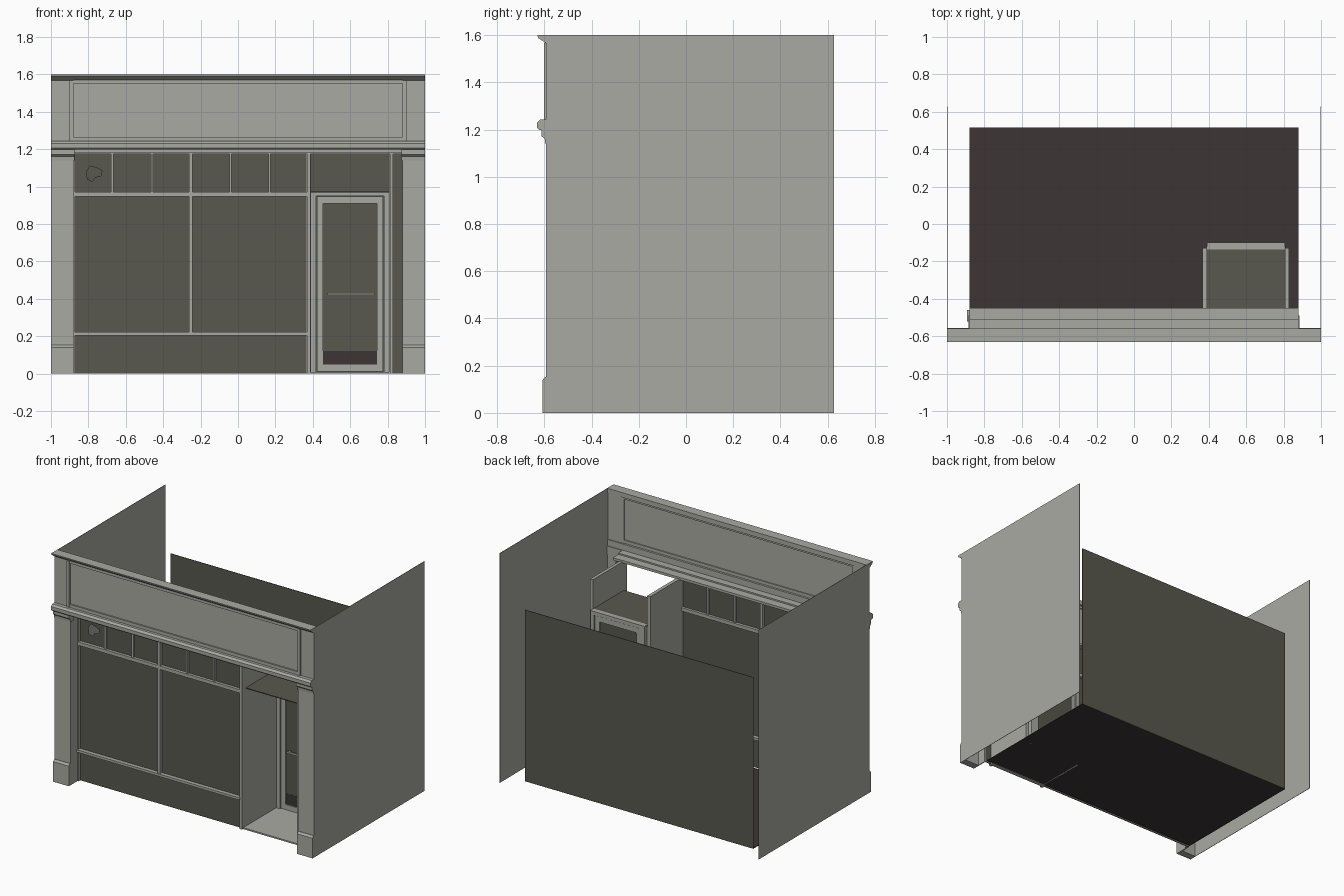
import bpy
import bmesh

cube = bpy.data.objects.get("Cube")
if cube:
    bpy.data.objects.remove(cube, do_unlink=True)


def material(name, rgb):
    mat = bpy.data.materials.new(name)
    mat.use_nodes = True
    colour = (*rgb, 1)
    mat.diffuse_color = colour
    mat.node_tree.nodes["Principled BSDF"].inputs["Base Color"].default_value = colour
    return mat


PAINT = material("pale_grey_paint", (0.40, 0.40, 0.365))
DARK = material("dark_olive_panel", (0.098, 0.098, 0.077))
BROWN = material("dark_brown_floor", (0.045, 0.036, 0.036))


def finish(name, bm, mat):
    bmesh.ops.recalc_face_normals(bm, faces=bm.faces[:])
    mesh = bpy.data.meshes.new(name)
    bm.to_mesh(mesh)
    bm.free()
    mesh.materials.append(mat)
    obj = bpy.data.objects.new(name, mesh)
    bpy.context.collection.objects.link(obj)
    return obj


def prism(name, profile, x0, x1, mat=PAINT):
    """Extrude a (y, z) outline along x."""
    bm = bmesh.new()
    face = bm.faces.new([bm.verts.new((x0, y, z)) for y, z in profile])
    out = bmesh.ops.extrude_face_region(bm, geom=[face])["geom"]
    moved = [v for v in out if isinstance(v, bmesh.types.BMVert)]
    bmesh.ops.translate(bm, verts=moved, vec=(x1 - x0, 0, 0))
    return finish(name, bm, mat)


def box(name, x, y, z, mat=PAINT):
    profile = [(y[0], z[0]), (y[1], z[0]), (y[1], z[1]), (y[0], z[1])]
    return prism(name, profile, x[0], x[1], mat)


def both_sides(name, make):
    """Make a part on the left (+x) and mirror it to the right."""
    for side, label in ((1, "left"), (-1, "right")):
        make(f"{label}_{name}", side)


def broken_pane(name, x, z, hole, y):
    """Glass sheet with a jagged hole."""
    bm = bmesh.new()
    outer = [(x[0], z[0]), (x[1], z[0]), (x[1], z[1]), (x[0], z[1])]
    for loop in (outer, hole):
        verts = [bm.verts.new((px, y, pz)) for px, pz in loop]
        for a, b in zip(verts, verts[1:] + verts[:1]):
            bm.edges.new((a, b))
    bmesh.ops.triangle_fill(bm, edges=bm.edges[:], use_beauty=True, normal=(0, -1, 0))
    finish(name, bm, DARK)


# Building shell
both_sides("side_wall", lambda n, s: box(n, (s * 0.997, s), (-0.567, 0.627), (0, 1.6)))
box("back_wall", (-0.88, 0.88), (0.512, 0.516), (0, 1.195), DARK)
box("shop_floor", (-0.88, 0.88), (-0.47, 0.514), (0, 0.005), BROWN)

# Pilasters with chamfered bases and stepped capitals
BASE = [(-0.555, 0), (-0.607, 0), (-0.607, 0.14), (-0.595, 0.153), (-0.555, 0.153)]
CAPITAL = [(-0.555, 1.14), (-0.596, 1.14), (-0.598, 1.16), (-0.612, 1.172),
           (-0.612, 1.2), (-0.555, 1.2)]
both_sides("pilaster", lambda n, s: box(n, (s * 0.885, s), (-0.592, -0.56), (0.15, 1.15)))
both_sides("pilaster_base", lambda n, s: prism(n, BASE, s * 0.88, s))
both_sides("pilaster_capital", lambda n, s: prism(n, CAPITAL, s * 0.875, s))
both_sides("pilaster_return", lambda n, s: box(n, (s * 0.88, s * 0.886), (-0.59, -0.49), (0, 1.18)))

# Sign fascia with raised frame
both_sides("fascia_end", lambda n, s: box(n, (s * 0.9, s), (-0.592, -0.567), (1.24, 1.575)))
both_sides("fascia_stile", lambda n, s: box(n, (s * 0.88, s * 0.9), (-0.602, -0.572), (1.24, 1.567)))
box("sign_panel", (-0.88, 0.88), (-0.588, -0.582), (1.24, 1.57))
box("fascia_bottom_rail", (-0.88, 0.88), (-0.598, -0.574), (1.24, 1.265))
box("fascia_top_rail", (-0.88, 0.88), (-0.598, -0.574), (1.55, 1.575))

# Cornice and ledge mouldings
prism("cornice", [(-0.56, 1.567), (-0.595, 1.567), (-0.607, 1.575), (-0.626, 1.588),
                  (-0.63, 1.6), (-0.56, 1.6)], -1, 1)
prism("ledge", [(-0.56, 1.198), (-0.622, 1.198), (-0.63, 1.206), (-0.63, 1.23),
                (-0.617, 1.243), (-0.56, 1.243)], -1, 1)
box("soffit", (-0.88, 0.88), (-0.567, -0.51), (1.182, 1.2))
box("window_head", (-0.88, 0.88), (-0.512, -0.45), (1.173, 1.19))

# Display window: stall riser, glass and frame bars
GLASS = (-0.492, -0.488)
BAR = (-0.512, -0.47)
box("stall_riser", (-0.88, 0.37), GLASS, (0, 0.21), DARK)
box("display_glass", (-0.88, 0.37), GLASS, (0.22, 0.95), DARK)
box("stall_sill", (-0.892, 0.375), (-0.52, -0.46), (0.205, 0.222))
box("transom_rail", (-0.88, 0.375), BAR, (0.948, 0.972))
box("window_mullion", (-0.262, -0.242), BAR, (0.215, 1.18))
box("window_jamb", (-0.88, -0.872), BAR, (0, 1.18))
box("side_panel", (0.825, 0.88), GLASS, (0, 1.18), DARK)

# Transom lights, two of them broken
HOLES = {
    0: [(-0.805, 1.04), (-0.81, 1.08), (-0.79, 1.11), (-0.755, 1.1), (-0.727, 1.085),
        (-0.732, 1.058), (-0.765, 1.05), (-0.78, 1.028)],
    3: [(0.01, 1.03), (0.03, 1.07), (0.0, 1.115), (0.035, 1.115), (0.065, 1.097),
        (0.105, 1.125), (0.1, 1.085), (0.128, 1.055), (0.115, 1.025), (0.06, 1.04)],
}
edges = [-0.875, -0.672, -0.46, -0.25, -0.04, 0.168, 0.372]
for i, (a, b) in enumerate(zip(edges, edges[1:])):
    if i in HOLES:
        broken_pane(f"broken_transom_pane_{i}", (a, b), (0.96, 1.18), HOLES[i], -0.49)
    else:
        box(f"transom_pane_{i}", (a, b), GLASS, (0.96, 1.18), DARK)
    if i in (1, 2, 4, 5):
        box(f"transom_bar_{i}", (a - 0.006, a + 0.006), (-0.505, -0.475), (0.96, 1.18))

# Recessed entrance
for label, a, b in (("right", 0.365, 0.39), ("left", 0.808, 0.83)):
    box(f"{label}_entrance_wall", (a, b), (-0.5, -0.128), (0, 1.178))
    box(f"{label}_entrance_post", (a + 0.004, b - 0.002), (-0.512, -0.49), (0, 1.178))
box("entrance_floor", (0.385, 0.81), (-0.5, -0.12), (0, 0.01))
box("entrance_ceiling", (0.385, 0.81), (-0.47, -0.12), (0.968, 0.974), DARK)

# Door frame
FRAME = (-0.135, -0.1)
box("door_frame_right", (0.39, 0.418), FRAME, (0, 0.97))
box("door_frame_left", (0.78, 0.808), FRAME, (0, 0.97))
box("door_frame_head", (0.39, 0.808), FRAME, (0.95, 0.975))

# Door leaf
LEAF = (-0.128, -0.106)
box("door_stile_right", (0.422, 0.455), LEAF, (0.012, 0.946))
box("door_stile_left", (0.742, 0.776), LEAF, (0.012, 0.946))
box("door_top_rail", (0.455, 0.742), LEAF, (0.91, 0.946))
box("door_bottom_rail", (0.455, 0.742), LEAF, (0.012, 0.048))
box("door_kick_panel", (0.455, 0.742), (-0.12, -0.114), (0.048, 0.122), BROWN)
box("door_glass", (0.455, 0.742), (-0.119, -0.115), (0.122, 0.91), DARK)
box("door_push_bar", (0.478, 0.73), (-0.15, -0.138), (0.42, 0.432))
for x in (0.485, 0.715):
    box("push_bar_bracket", (x, x + 0.008), (-0.14, -0.118), (0.422, 0.43))
